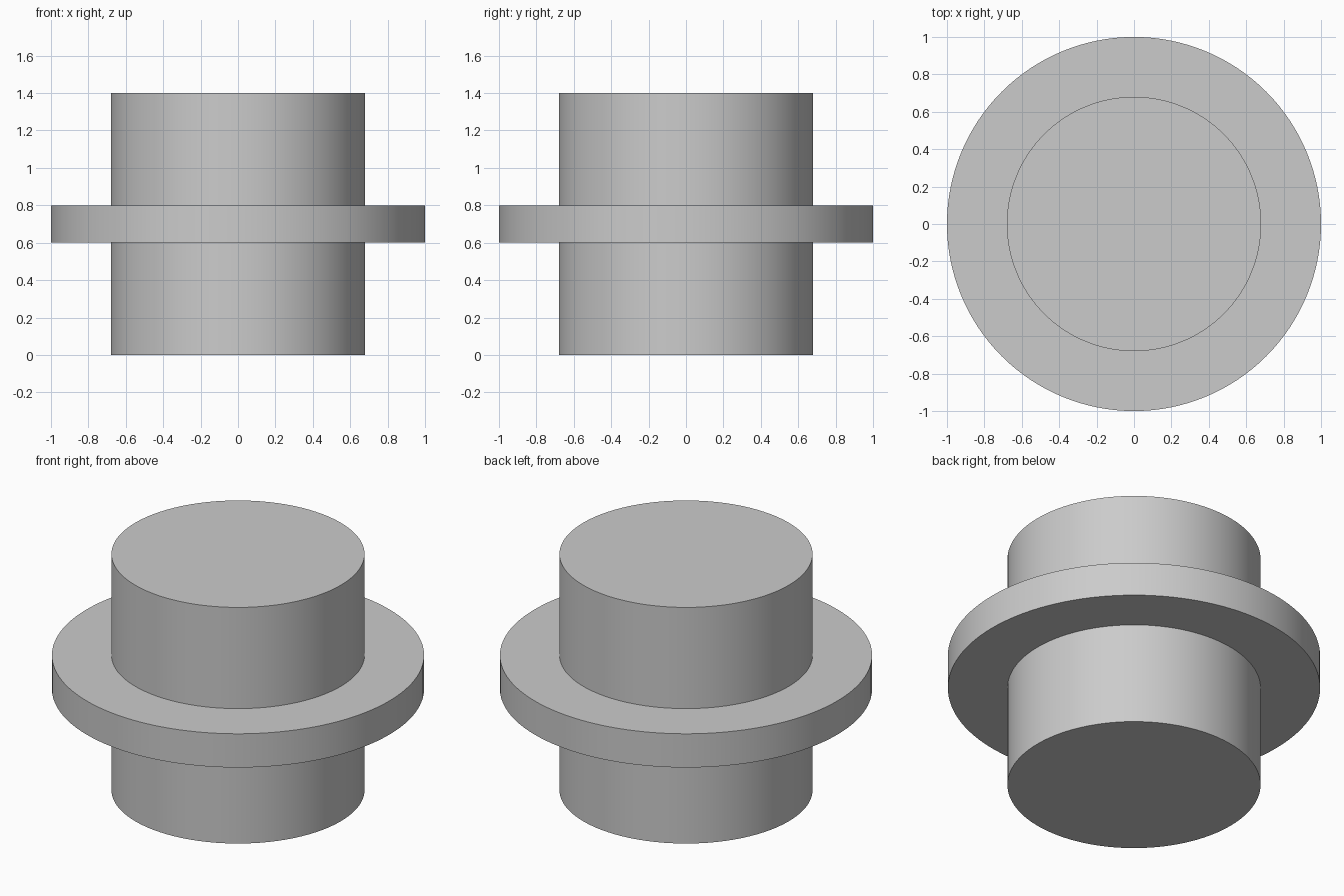
import bpy
import bmesh
import math

cube = bpy.data.objects.get("Cube")
if cube:
    bpy.data.objects.remove(cube, do_unlink=True)

# Plain grey material
grey = bpy.data.materials.new("plain_grey")
grey.use_nodes = True
colour = (0.6, 0.6, 0.6, 1)
grey.diffuse_color = colour
grey.node_tree.nodes["Principled BSDF"].inputs["Base Color"].default_value = colour

# Half outline of the cylinder with its flange: (radius, height)
BODY, FLANGE = 0.68, 1.0
profile = [(0, 0), (BODY, 0), (BODY, 0.6), (FLANGE, 0.6),
           (FLANGE, 0.8), (BODY, 0.8), (BODY, 1.4), (0, 1.4)]

# Spin the outline into one closed solid
bm = bmesh.new()
verts = [bm.verts.new((r, 0, z)) for r, z in profile]
edges = [bm.edges.new(pair) for pair in zip(verts, verts[1:])]
bmesh.ops.spin(bm, geom=verts + edges, cent=(0, 0, 0), axis=(0, 0, 1),
               angle=math.tau, steps=128, use_duplicate=False)
bmesh.ops.remove_doubles(bm, verts=bm.verts, dist=0.0001)
bmesh.ops.recalc_face_normals(bm, faces=bm.faces)

mesh = bpy.data.meshes.new("flanged_cylinder")
bm.to_mesh(mesh)
bm.free()
mesh.materials.append(grey)
flanged_cylinder = bpy.data.objects.new("flanged_cylinder", mesh)
bpy.context.collection.objects.link(flanged_cylinder)

# Smooth round walls with crisp rims
bpy.ops.object.select_all(action="DESELECT")
flanged_cylinder.select_set(True)
bpy.context.view_layer.objects.active = flanged_cylinder
bpy.ops.object.shade_smooth_by_angle(angle=math.radians(30))
